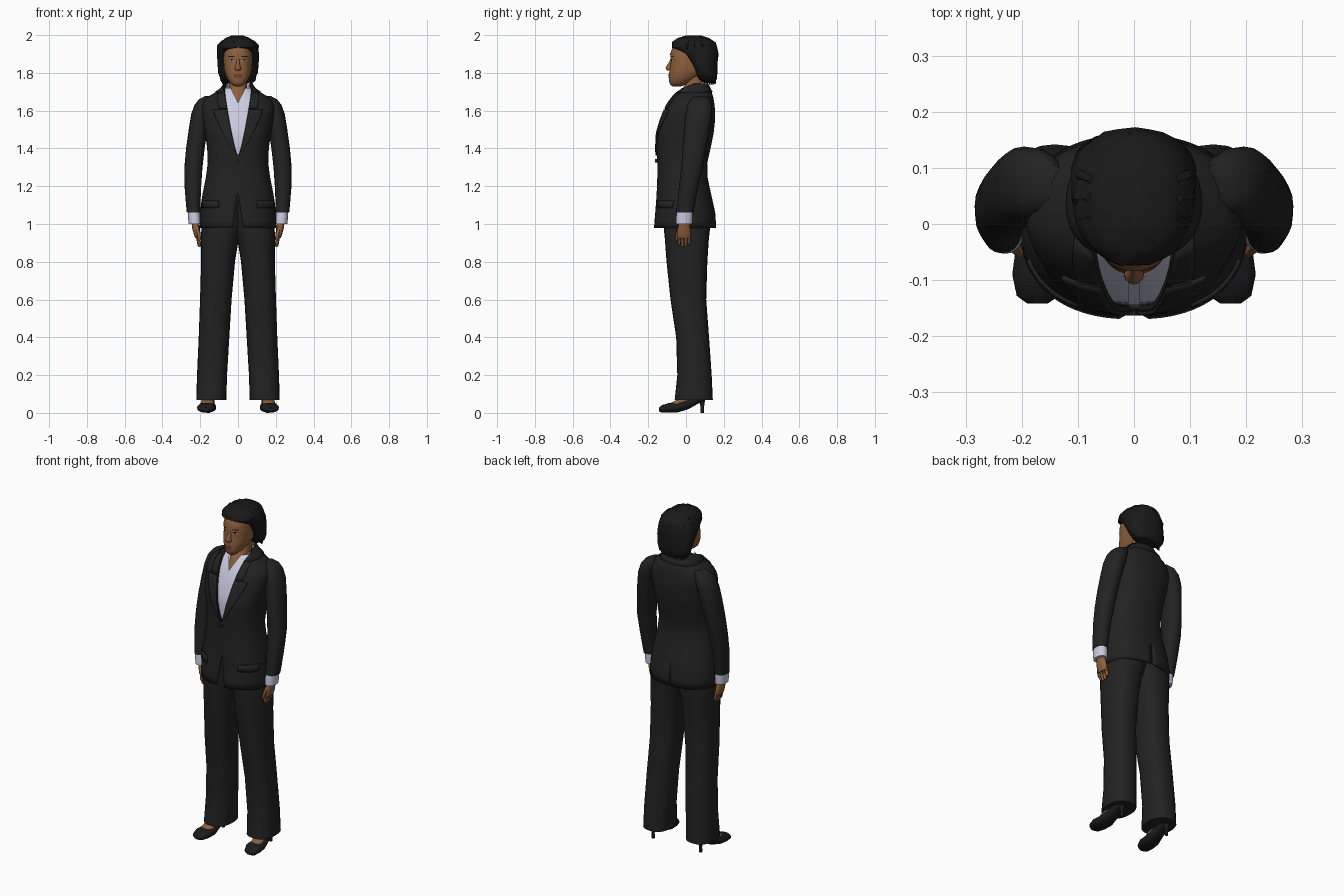
import bpy, bmesh, math, random
from mathutils import Vector

random.seed(4)
P = 2.3  # roundness of body cross-sections


def material(name, rgb):
    m = bpy.data.materials.new(name)
    m.diffuse_color = (*rgb, 1)
    return m


SUIT = material("charcoal cloth", (0.016, 0.016, 0.016))
SHIRT = material("pale lilac cotton", (0.60, 0.60, 0.76))
SKIN = material("brown skin", (0.27, 0.115, 0.045))
HAIR = material("black hair", (0.010, 0.010, 0.010))
SHOE = material("black leather", (0.012, 0.011, 0.012))
LIP = material("lip brown", (0.17, 0.055, 0.035))
WHITE = material("eye white", (0.45, 0.40, 0.36))


def finish(name, bm, mat, mirror=False, thick=0):
    me = bpy.data.meshes.new(name)
    bm.to_mesh(me)
    bm.free()
    me.materials.append(mat)
    ob = bpy.data.objects.new(name, me)
    bpy.context.collection.objects.link(ob)
    bpy.ops.object.select_all(action='DESELECT')
    ob.select_set(True)
    bpy.context.view_layer.objects.active = ob
    bpy.ops.object.shade_smooth_by_angle(angle=math.radians(45))
    if mirror:
        ob.modifiers.new("mirror", 'MIRROR').merge_threshold = 0.0008
    if thick:
        s = ob.modifiers.new("cloth", 'SOLIDIFY')
        s.thickness, s.offset = thick, -1
    return ob


def loft(name, rings, mat, mirror=False, axis='z', n=20, p=2.2, jitter=0):
    """Closed skin over rings: (position on axis, centre a, centre b, radius a, radius b)."""
    bm = bmesh.new()
    rows = []
    for t, ca, cb, ra, rb in rings:
        row = []
        for i in range(n):
            g = 2 * math.pi * i / n
            c, s = math.cos(g), math.sin(g)
            a = ca + ra * math.copysign(abs(c) ** (2 / p), c)
            b = cb + rb * math.copysign(abs(s) ** (2 / p), s)
            co = Vector((a, b, t) if axis == 'z' else (a, t, b))
            co += Vector([random.uniform(-jitter, jitter) for _ in range(3)])
            row.append(bm.verts.new(co))
        rows.append(row)
    for r, q in zip(rows, rows[1:]):
        for i in range(n):
            j = (i + 1) % n
            bm.faces.new((r[i], r[j], q[j], q[i]))
    bm.faces.new(rows[0])
    bm.faces.new(rows[-1])
    bmesh.ops.recalc_face_normals(bm, faces=bm.faces)
    return finish(name, bm, mat, mirror)


def section(prof, z):
    """Half width, front y and back y of a profile at a height."""
    z = min(max(z, prof[0][0]), prof[-1][0])
    for lo, hi in zip(prof, prof[1:]):
        if z <= hi[0]:
            t = (z - lo[0]) / (hi[0] - lo[0])
            return [u + (v - u) * t for u, v in zip(lo[1:], hi[1:])]


def angle_at(prof, z, x):
    return math.asin(min(1, max(0, x) / section(prof, z)[0]) ** (P / 2))


def patch(name, prof, zs, a0, a1, mat, off=0, n=20, thick=0, slant=0):
    """Mirrored strip of a body surface between two angles from the front."""
    bm = bmesh.new()
    rows = []
    for z in zs:
        w, yf, yb = section(prof, z)
        row = []
        for i in range(n + 1):
            a = a0(z) + (a1(z) - a0(z)) * i / n
            c, s = math.cos(a), max(0, math.sin(a))
            x = (w + off) * s ** (2 / P) if s > 1e-6 else 0
            y = (yf + yb) / 2 - ((yb - yf) / 2 + off) * math.copysign(abs(c) ** (2 / P), c)
            row.append(bm.verts.new((x, y, z + slant * y)))
        rows.append(row)
    for r, q in zip(rows, rows[1:]):
        for i in range(n):
            bm.faces.new((r[i], r[i + 1], q[i + 1], q[i]))
    return finish(name, bm, mat, True, thick)


def span(lo, hi, n):
    return [lo + (hi - lo) * i / n for i in range(n + 1)]


def front(z):
    return 0


def back(z):
    return math.pi


# Jacket with front opening, cutaway hem and back vent
TORSO = [(.98, .203, -.170, .160), (1.06, .201, -.163, .155), (1.15, .190, -.156, .135),
         (1.24, .171, -.152, .115), (1.32, .160, -.152, .112), (1.40, .163, -.157, .130),
         (1.48, .175, -.155, .146), (1.55, .186, -.136, .154), (1.60, .193, -.117, .154),
         (1.64, .190, -.098, .150), (1.67, .165, -.078, .145), (1.70, .115, -.060, .135),
         (1.72, .086, -.045, .123), (1.745, .072, -.030, .112)]


def opening(z):
    if z > 1.36:
        return angle_at(TORSO, z, .076 * ((z - 1.36) / .37) ** .72)
    return angle_at(TORSO, z, (1.17 - z) * .14)


def vent(z):
    return math.pi - angle_at(TORSO, z, (1.11 - z) * .05)


JACKET_Z = sorted(set(span(.98, 1.36, 10) + span(1.36, 1.745, 16) + [1.17]))
patch("jacket", TORSO, JACKET_Z, opening, vent, SUIT, n=30, thick=.010)


# Lapels, widest at the notch
def lapel_edge(z):
    width = .06 * min((z - 1.36) / .22, 1) if z < 1.61 else .035
    return min(opening(z) + width / section(TORSO, z)[0] * 1.3, 2.2)


patch("lapel", TORSO, span(1.362, 1.605, 12), opening, lapel_edge, SUIT, .007, 6, .008)
patch("jacket_collar", TORSO, span(1.612, 1.70, 5), opening, lapel_edge, SUIT, .007, 6, .008)
patch("collar_stand", TORSO, span(1.70, 1.745, 3), opening, back, SUIT, .006, 16, .008)
patch("pocket_flap", TORSO, span(1.085, 1.125, 2), lambda z: angle_at(TORSO, z, .10),
      lambda z: angle_at(TORSO, z, .185), SUIT, .006, 8, .007)
loft("jacket_button", [(-.163, 0, 1.335, .009, .009), (-.150, 0, 1.335, .009, .009)], SUIT, axis='y', n=12)


# Shirt front, button placket and collar
def neckline(z):
    return angle_at(TORSO, z, (z - 1.645) * .6)


patch("shirt", TORSO, span(1.30, 1.72, 16), neckline, lambda z: 1.9, SHIRT, -.014, 16)
patch("placket", TORSO, span(1.33, 1.64, 10), front, lambda z: angle_at(TORSO, z, .011), SHIRT, -.010, 3)
COLLAR = [(1.645, .082, -.083, .112), (1.68, .074, -.062, .106), (1.715, .064, -.030, .100)]
patch("shirt_collar", COLLAR, span(1.65, 1.715, 5), lambda z: angle_at(COLLAR, z, .010 + (z - 1.65) * .35),
      back, SHIRT, 0, 20, .006, .4)

# Sleeves, cuffs and hands
loft("sleeve", [(1.06, .235, -.006, .036, .046), (1.10, .237, 0, .038, .047), (1.20, .239, .014, .044, .051),
                (1.30, .236, .032, .048, .057), (1.40, .226, .045, .049, .063), (1.50, .211, .058, .050, .068),
                (1.58, .196, .068, .052, .070), (1.63, .181, .072, .050, .064), (1.66, .165, .074, .042, .052),
                (1.677, .150, .075, .025, .032)], SUIT, True)
loft("shirt_cuff", [(1.0, .229, -.010, .032, .043), (1.03, .231, -.009, .033, .044),
                    (1.075, .234, -.006, .032, .042)], SHIRT, True)
loft("hand", [(.925, .214, -.010, .013, .034), (.95, .217, -.010, .018, .037), (.975, .222, -.010, .020, .034),
              (1.02, .228, -.010, .020, .027)], SKIN, True, n=14)
for i, tip in enumerate((.888, .878, .880, .892)):
    y = -.036 + i * .0175
    loft("finger", [(tip, .203, y, .005, .005), (tip + .008, .205, y, .009, .008),
                    (.945, .214, y, .011, .009)], SKIN, True, n=8)
loft("thumb", [(.912, .203, -.050, .005, .005), (.922, .204, -.050, .009, .009), (.955, .210, -.044, .010, .010),
               (.99, .220, -.030, .010, .010)], SKIN, True, n=8)

# Trouser legs: height, inner x, outer x, front y, back y
LEG = [(.068, .062, .221, -.060, .142), (.20, .058, .217, -.046, .136), (.40, .046, .208, -.052, .122),
       (.60, .034, .201, -.082, .107), (.80, .016, .195, -.103, .113), (.92, -.004, .197, -.112, .121),
       (1.0, -.030, .192, -.120, .130), (1.12, -.04, .172, -.115, .110)]
loft("trouser_leg", [(z, (a + b) / 2, (f + k) / 2, (b - a) / 2, (k - f) / 2) for z, a, b, f, k in LEG],
     SUIT, True, n=24, p=2.4)

# Heeled shoes and feet
loft("shoe", [(-.142, .172, .018, .018, .010), (-.128, .171, .021, .038, .020), (-.09, .167, .027, .050, .026),
              (-.045, .163, .028, .048, .026), (.01, .160, .045, .037, .027), (.06, .158, .074, .033, .028),
              (.095, .157, .086, .026, .024), (.105, .157, .086, .014, .014)], SHOE, True, 'y', 18)
loft("shoe_heel", [(0, .157, .086, .009, .009), (.03, .157, .086, .008, .009), (.08, .157, .085, .018, .018)],
     SHOE, True, n=12)
loft("foot", [(-.082, .165, .040, .024, .012), (-.055, .163, .046, .034, .020), (-.02, .161, .062, .033, .025),
              (.03, .158, .092, .030, .035), (.08, .157, .10, .022, .030)], SKIN, True, 'y', 16)

# Neck and head
loft("neck", [(1.62, 0, .010, .055, .085), (1.66, 0, .015, .052, .076), (1.70, 0, .030, .050, .060),
              (1.74, 0, .047, .048, .050), (1.80, 0, .055, .048, .050)], SKIN)
HEAD = [(1.727, .002, -.062, -.050), (1.730, .022, -.076, -.020), (1.745, .040, -.088, .015),
        (1.765, .054, -.090, .050), (1.79, .066, -.090, .090), (1.82, .073, -.087, .120),
        (1.86, .077, -.080, .130), (1.90, .077, -.084, .140), (1.94, .070, -.069, .130),
        (1.97, .050, -.040, .100), (1.985, .002, .02, .04)]
patch("head", HEAD, [r[0] for r in HEAD], front, back, SKIN, n=18)
loft("nose", [(1.812, 0, -.088, .013, .010), (1.820, 0, -.090, .018, .016), (1.830, 0, -.090, .015, .018),
              (1.85, 0, -.082, .009, .012), (1.873, 0, -.077, .007, .006)], SKIN, n=12)


# Face details as thin oval plates on the head surface
def oval(name, xc, zc, hx, hz, mat, off):
    def edge(side):
        return lambda z: angle_at(HEAD, z, xc + side * hx * math.sqrt(max(0, 1 - ((z - zc) / hz) ** 2)))
    patch(name, HEAD, span(zc - hz, zc + hz, 6), edge(-1), edge(1), mat, off, 8)


oval("eye", .032, 1.866, .013, .005, WHITE, .002)
oval("iris", .032, 1.866, .005, .0048, HAIR, .003)
oval("eyelash", .032, 1.872, .015, .002, HAIR, .003)
oval("eyebrow", .034, 1.887, .018, .003, HAIR, .002)
oval("upper_lip", 0, 1.789, .024, .006, LIP, .006)
oval("lower_lip", 0, 1.778, .021, .007, LIP, .006)

# Short hair with loose locks over the crown and nape
CROP = [(1.748, .055, .085, .150), (1.768, .092, .062, .163), (1.80, .105, .045, .165),
        (1.85, .111, .012, .168), (1.90, .112, -.020, .170), (1.933, .108, -.074, .167),
        (1.96, .095, -.074, .155), (1.983, .066, -.048, .125), (1.996, .030, .0, .080)]
loft("hair", [(z, 0, (f + k) / 2, w, (k - f) / 2) for z, w, f, k in CROP], HAIR, n=28, jitter=.003)
for i in range(14):
    g = math.pi * (.08 + .84 * i / 13)
    x, y = .085 * math.cos(g), .075 + .075 * math.sin(g)
    loft("nape_lock", [(1.742 + random.uniform(-.008, .012), x * 1.05, y + .006, .003, .003),
                       (1.77, x, y, .014, .010), (1.82, x, y, .012, .012)], HAIR, n=6)
for i in range(16):
    g = 2 * math.pi * i / 16
    x, y = .095 * math.cos(g), .045 + .105 * math.sin(g)
    loft("crown_lock", [(1.925, x * 1.08, y, .006, .006), (1.945, x, y, .016, .014),
                        (1.972, x * .78, .045 + (y - .045) * .78, .012, .010)], HAIR, n=6)
